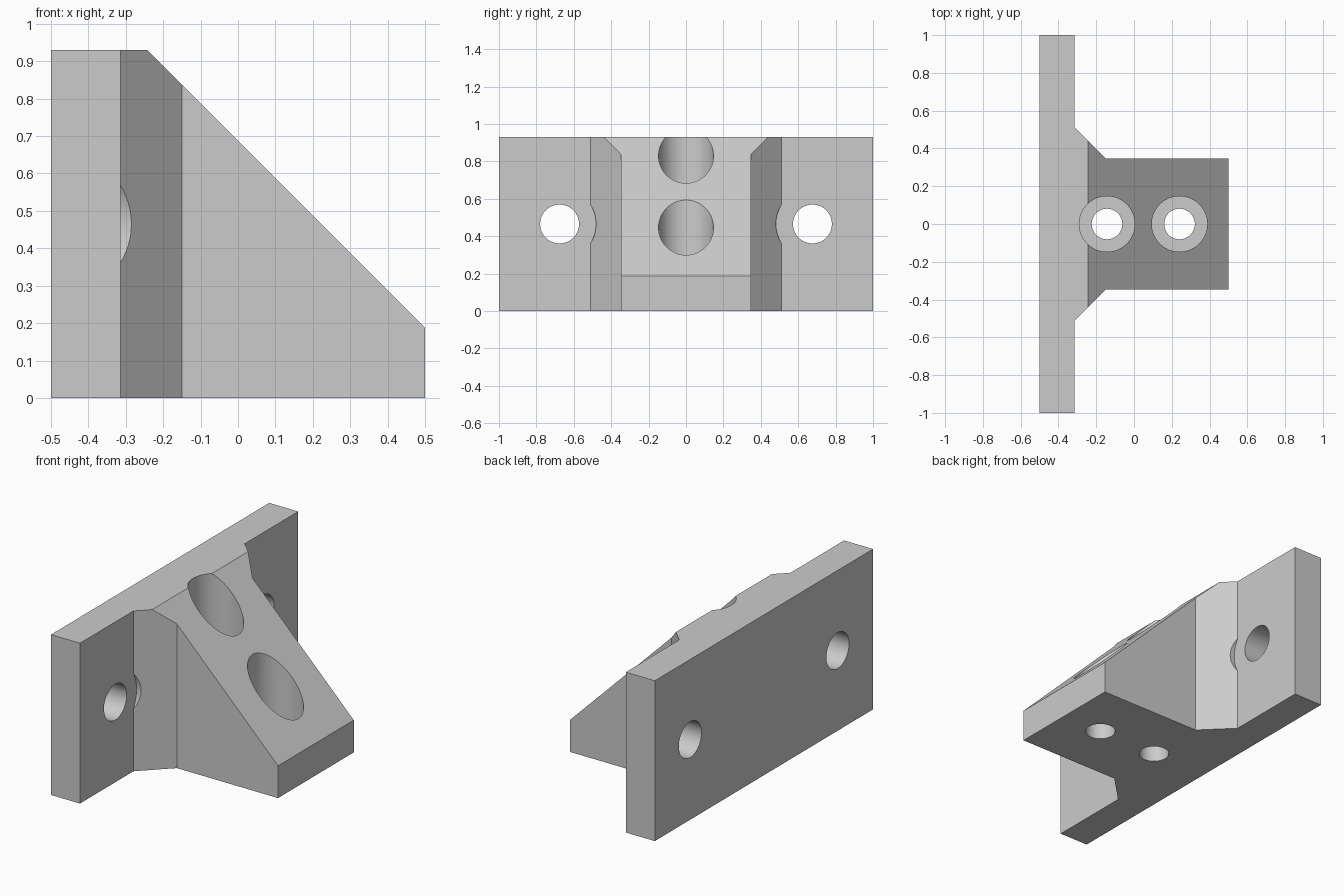
import bpy
import bmesh
import math
from mathutils import Matrix

cube = bpy.data.objects.get("Cube")
if cube:
    bpy.data.objects.remove(cube, do_unlink=True)

HEIGHT = 0.93
PLATE_X = -0.314      # front face of the mounting plate
TOE = 0.187           # height of the short end wall

grey = bpy.data.materials.new("plain grey")
grey.use_nodes = True
colour = (0.6, 0.6, 0.6, 1)
grey.diffuse_color = colour
grey.node_tree.nodes["Principled BSDF"].inputs["Base Color"].default_value = colour


def add_object(name, bm):
    mesh = bpy.data.meshes.new(name)
    bmesh.ops.recalc_face_normals(bm, faces=bm.faces)
    bm.to_mesh(mesh)
    bm.free()
    mesh.materials.append(grey)
    obj = bpy.data.objects.new(name, mesh)
    bpy.context.collection.objects.link(obj)
    return obj


def drill(body, radius, start, length, along_x=False):
    """Cut a round hole from a start point, upward or along +x."""
    bm = bmesh.new()
    turn = Matrix.Rotation(math.pi / 2, 4, 'Y') if along_x else Matrix()
    place = Matrix.Translation(start) @ turn @ Matrix.Translation((0, 0, length / 2))
    bmesh.ops.create_cone(bm, cap_ends=True, segments=64, radius1=radius,
                          radius2=radius, depth=length, matrix=place)
    cutter = add_object("hole_cutter", bm)
    cutter.hide_render = True
    mod = body.modifiers.new("hole", 'BOOLEAN')
    mod.operation = 'DIFFERENCE'
    mod.solver = 'EXACT'
    mod.object = cutter
    bpy.context.view_layer.objects.active = body
    bpy.ops.object.modifier_apply(modifier=mod.name)
    bpy.data.objects.remove(cutter, do_unlink=True)


# Bracket body: T-shaped plan with chamfered inner corners, extruded upward
half = [(-0.5, 1), (PLATE_X, 1), (PLATE_X, 0.51), (-0.15, 0.347), (0.5, 0.347)]
plan = half + [(x, -y) for x, y in reversed(half)]
bm = bmesh.new()
base = bm.faces.new([bm.verts.new((x, y, 0)) for x, y in plan])
top = bmesh.ops.extrude_face_region(bm, geom=[base])
bmesh.ops.translate(bm, vec=(0, 0, HEIGHT),
                    verts=[v for v in top["geom"] if isinstance(v, bmesh.types.BMVert)])

# Sloping top
cut = bmesh.ops.bisect_plane(bm, geom=bm.verts[:] + bm.edges[:] + bm.faces[:],
                             plane_co=(0.5, 0, TOE), plane_no=(1, 0, 1), clear_outer=True)
bmesh.ops.edgeloop_fill(bm, edges=[e for e in cut["geom_cut"]
                                   if isinstance(e, bmesh.types.BMEdge)])
bracket = add_object("angle_bracket", bm)

# Vertical screw holes with wide counterbores
for x in (-0.143, 0.241):
    drill(bracket, 0.147, (x, 0, TOE), 1)
    drill(bracket, 0.081, (x, 0, -0.2), 1)

# Plate holes with clearance for the screw heads
for y in (-0.676, 0.676):
    drill(bracket, 0.195, (PLATE_X, y, HEIGHT / 2), 1, along_x=True)
    drill(bracket, 0.104, (-0.7, y, HEIGHT / 2), 1, along_x=True)

bpy.ops.object.select_all(action='DESELECT')
bracket.select_set(True)
bpy.context.view_layer.objects.active = bracket
bpy.ops.object.shade_smooth_by_angle(angle=math.radians(25))
